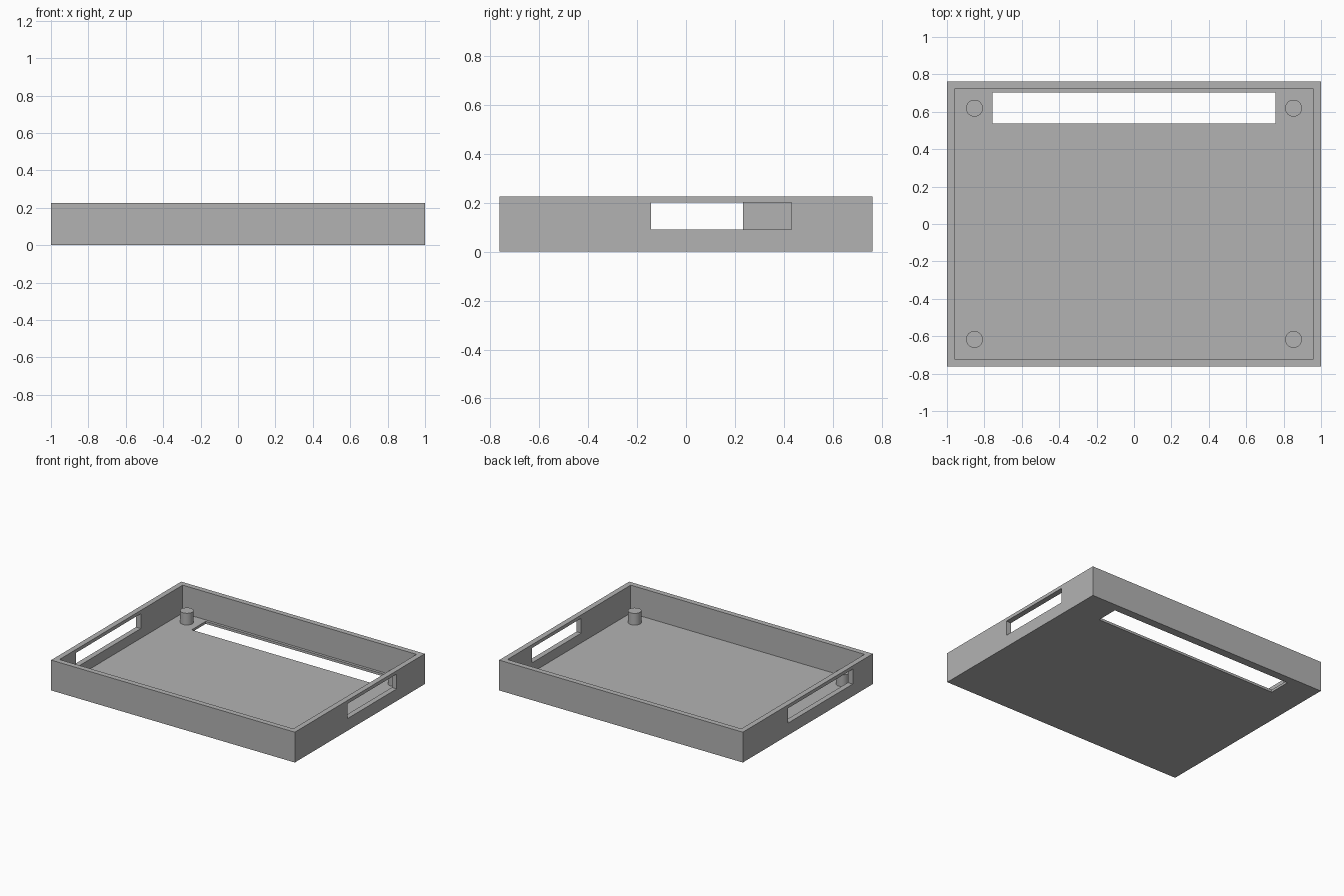
import bpy
import bmesh
from mathutils import Matrix, Vector

default_cube = bpy.data.objects.get("Cube")
if default_cube:
    bpy.data.objects.remove(default_cube, do_unlink=True)

# Single plain grey material
grey = bpy.data.materials.new("plain_grey")
grey.use_nodes = True
colour = (0.45, 0.45, 0.45, 1)
grey.diffuse_color = colour
grey.node_tree.nodes["Principled BSDF"].inputs["Base Color"].default_value = colour

HALF_X, HALF_Y, HEIGHT = 1.0, 0.762, 0.225
WALL, FLOOR = 0.04, 0.018


def add_object(name, bm):
    mesh = bpy.data.meshes.new(name)
    bm.to_mesh(mesh)
    bm.free()
    mesh.materials.append(grey)
    obj = bpy.data.objects.new(name, mesh)
    bpy.context.collection.objects.link(obj)
    return obj


def box(name, low, high):
    low, high = Vector(low), Vector(high)
    bm = bmesh.new()
    place = Matrix.Translation((low + high) / 2) @ Matrix.Diagonal((*(high - low), 1))
    bmesh.ops.create_cube(bm, size=1, matrix=place)
    return add_object(name, bm)


# Tray body, hollowed and pierced by cutters
tray = box("tray_body", (-HALF_X, -HALF_Y, 0), (HALF_X, HALF_Y, HEIGHT))
cutters = [
    box("cavity_cutter", (WALL - HALF_X, WALL - HALF_Y, FLOOR),
        (HALF_X - WALL, HALF_Y - WALL, 0.5)),
    box("floor_slot_cutter", (-0.757, 0.538, -0.1), (0.757, 0.702, 0.1)),
    box("left_opening_cutter", (0.9, -0.143, 0.09), (1.1, 0.432, 0.2)),
    box("right_opening_cutter", (-1.1, -0.527, 0.09), (-0.9, 0.232, 0.2)),
]
for cutter in cutters:
    cutter.hide_render = True
    cut = tray.modifiers.new(cutter.name, 'BOOLEAN')
    cut.operation = 'DIFFERENCE'
    cut.solver = 'EXACT'
    cut.object = cutter

# Bake the cuts and discard the cutters
depsgraph = bpy.context.evaluated_depsgraph_get()
baked = bpy.data.meshes.new_from_object(tray.evaluated_get(depsgraph))
tray.modifiers.clear()
tray.data = baked
for cutter in cutters:
    bpy.data.objects.remove(cutter, do_unlink=True)

# Four round pegs standing on the floor near the corners
PEG_TOP = 0.105
for x, side in ((-0.853, "right"), (0.853, "left")):
    for y, end in ((-0.617, "front"), (0.619, "back")):
        bm = bmesh.new()
        bmesh.ops.create_cone(bm, cap_ends=True, segments=40, radius1=0.045,
                              radius2=0.045, depth=PEG_TOP - FLOOR)
        peg = add_object(f"{end}_{side}_peg", bm)
        peg.location = (x, y, (PEG_TOP + FLOOR) / 2)
        bpy.ops.object.select_all(action='DESELECT')
        peg.select_set(True)
        bpy.context.view_layer.objects.active = peg
        bpy.ops.object.shade_smooth_by_angle()
